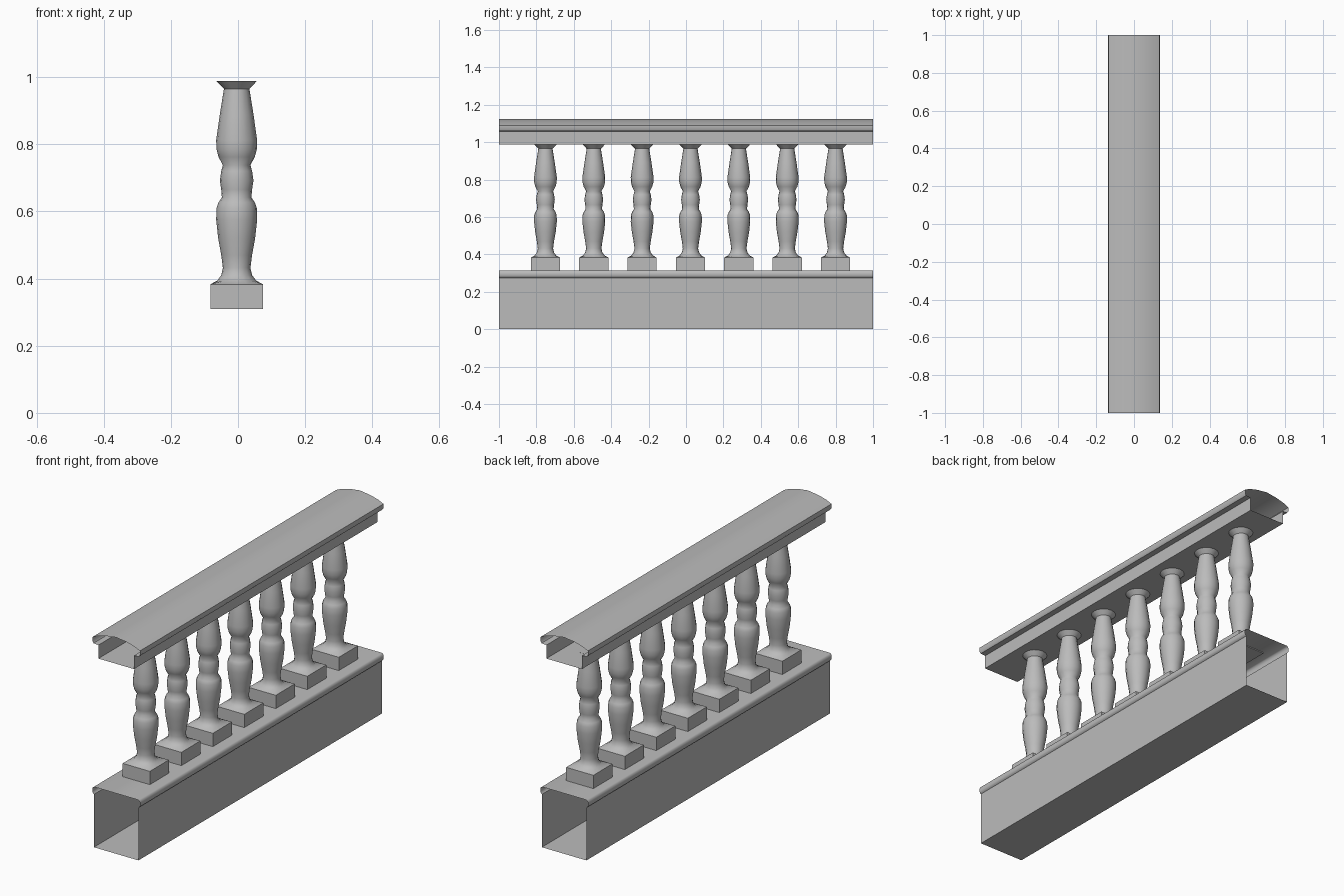
import bpy
import bmesh
import math

cube = bpy.data.objects.get("Cube")
if cube:
    bpy.data.objects.remove(cube, do_unlink=True)

stone = bpy.data.materials.new("grey_stone")
stone.use_nodes = True
stone.diffuse_color = (0.5, 0.5, 0.5, 1)
bsdf = stone.node_tree.nodes["Principled BSDF"]
bsdf.inputs["Base Color"].default_value = stone.diffuse_color
bsdf.inputs["Roughness"].default_value = 0.8


def finish_mesh(bm, name, angle):
    """Turn a bmesh into a smooth mesh that keeps its hard edges."""
    bmesh.ops.recalc_face_normals(bm, faces=bm.faces)
    mesh = bpy.data.meshes.new(name)
    bm.to_mesh(mesh)
    bm.free()
    mesh.materials.append(stone)
    mesh.shade_smooth()
    mesh.set_sharp_from_angle(angle=math.radians(angle))
    return mesh


def place(name, mesh, location=(0, 0, 0)):
    obj = bpy.data.objects.new(name, mesh)
    obj.location = location
    bpy.context.collection.objects.link(obj)
    return obj


def bridge(bm, lower, upper):
    for i in range(len(lower)):
        j = (i + 1) % len(lower)
        bm.faces.new((lower[i], lower[j], upper[j], upper[i]))


def open_rail(name, half_profile):
    """Sweep a mirrored cross-section along y, leaving both ends open."""
    mirrored = [(-x, z) for x, z in reversed(half_profile) if x > 0]
    outline = half_profile + mirrored
    bm = bmesh.new()
    ends = [[bm.verts.new((x, y, z)) for x, z in outline] for y in (-1, 1)]
    bridge(bm, *ends)
    return place(name, finish_mesh(bm, name, 40))


# Base beam with a rounded lip, and handrail with a gently domed top
open_rail("base_beam", [
    (0.128, 0), (0.128, 0.275), (0.133, 0.278), (0.137, 0.287),
    (0.137, 0.300), (0.134, 0.309), (0.128, 0.314)])
open_rail("handrail", [
    (0.102, 0.987), (0.102, 1.057), (0.130, 1.059), (0.136, 1.068),
    (0.136, 1.090), (0.105, 1.104), (0.06, 1.116), (0, 1.124)])


# Baluster: square plinth flaring into a turned shaft
SEGMENTS = 16
PLINTH = 0.078
SHAFT = [
    (0.058, 0.394), (0.046, 0.410), (0.041, 0.432), (0.046, 0.47),
    (0.055, 0.52), (0.061, 0.575), (0.060, 0.61), (0.054, 0.627),
    (0.044, 0.642), (0.046, 0.665), (0.050, 0.692), (0.046, 0.72),
    (0.041, 0.738), (0.054, 0.762), (0.060, 0.785), (0.061, 0.812),
    (0.050, 0.89), (0.038, 0.965), (0.060, 0.988)]


def ring(bm, radius, z, square=False):
    verts = []
    for i in range(SEGMENTS):
        a = math.tau * i / SEGMENTS
        c, s = math.cos(a), math.sin(a)
        r = radius / max(abs(c), abs(s)) if square else radius
        verts.append(bm.verts.new((r * c, r * s, z)))
    return verts


bm = bmesh.new()
rings = [ring(bm, PLINTH, z, square=True) for z in (0.309, 0.383)]
rings += [ring(bm, r, z) for r, z in SHAFT]
for lower, upper in zip(rings, rings[1:]):
    bridge(bm, lower, upper)
bm.faces.new(rings[0])
bm.faces.new(rings[-1])
baluster = finish_mesh(bm, "baluster", 45)

# Seven evenly spaced balusters
for i in range(7):
    place(f"baluster_{i + 1}", baluster, (-0.004, 0.024 + (i - 3) * 0.2585, 0))
